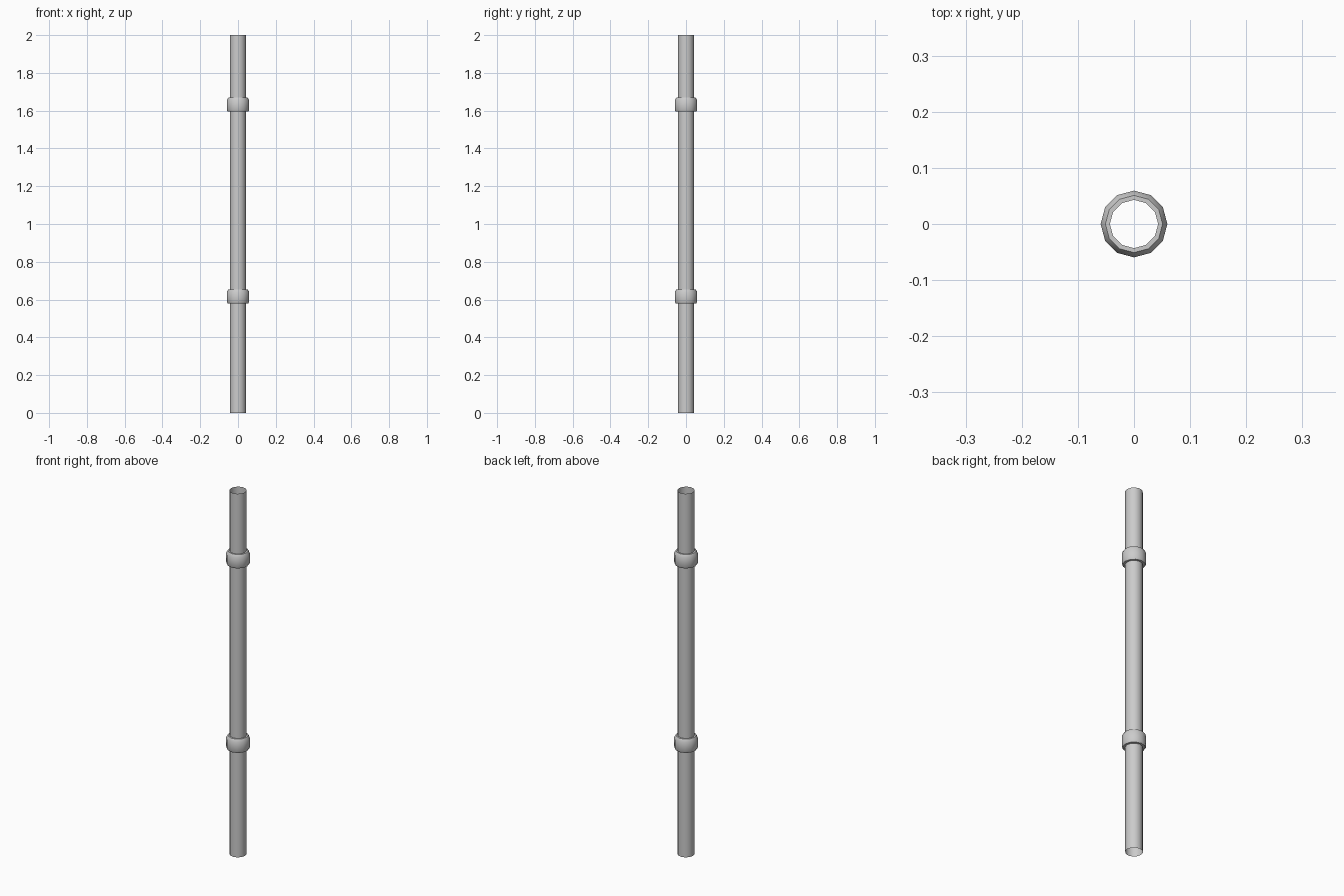
import bpy, math

if "Cube" in bpy.data.objects:
    bpy.data.objects.remove(bpy.data.objects["Cube"])

SIDES = 12


def lathe(name, profile):
    """Open surface of revolution around z from (radius, height) points."""
    verts, faces = [], []
    for r, z in profile:
        for i in range(SIDES):
            a = 2 * math.pi * i / SIDES
            verts.append((r * math.cos(a), r * math.sin(a), z))
    for k in range(len(profile) - 1):
        for i in range(SIDES):
            j = (i + 1) % SIDES
            faces.append((k * SIDES + i, k * SIDES + j,
                          (k + 1) * SIDES + j, (k + 1) * SIDES + i))
    mesh = bpy.data.meshes.new(name)
    mesh.from_pydata(verts, [], faces)
    obj = bpy.data.objects.new(name, mesh)
    bpy.context.collection.objects.link(obj)
    bpy.ops.object.select_all(action='DESELECT')
    obj.select_set(True)
    bpy.context.view_layer.objects.active = obj
    bpy.ops.object.shade_smooth_by_angle(angle=math.radians(35))
    return obj


# Open-ended thin pipe
PIPE_R = 0.043
lathe("pipe", [(PIPE_R, 0), (PIPE_R, 2)])

# Two chamfered coupling collars
for name, z in (("lower_collar", 0.617), ("upper_collar", 1.632)):
    lathe(name, [(PIPE_R, z - 0.037), (0.055, z - 0.037), (0.0595, z - 0.028),
                 (0.0595, z + 0.023), (0.051, z + 0.037), (PIPE_R, z + 0.037)])
